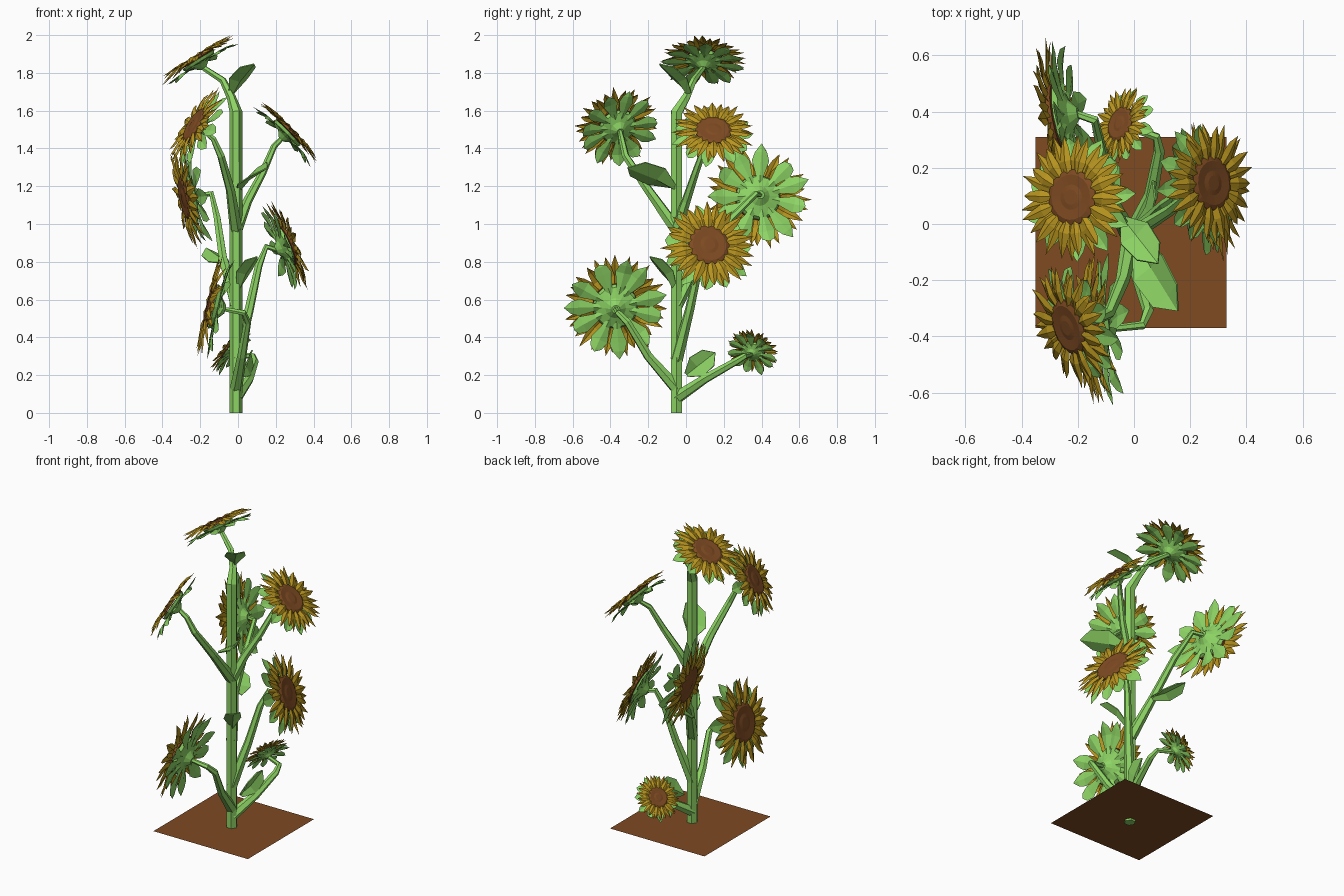
import bpy, bmesh, math, random
from mathutils import Vector, Matrix

if "Cube" in bpy.data.objects:
    bpy.data.objects.remove(bpy.data.objects["Cube"])

random.seed(4)


def material(name, rgb):
    m = bpy.data.materials.new(name)
    m.diffuse_color = (*rgb, 1)
    m.use_nodes = True
    m.node_tree.nodes["Principled BSDF"].inputs["Base Color"].default_value = m.diffuse_color
    return m


GREEN = material("leaf_green", (0.27, 0.66, 0.13))
YELLOW = material("petal_yellow", (0.48, 0.30, 0.014))
BROWN = material("soil_brown", (0.21, 0.07, 0.016))


def finish(bm, name, mat, matrix=Matrix()):
    me = bpy.data.meshes.new(name)
    bm.to_mesh(me)
    bm.free()
    me.materials.append(mat)
    ob = bpy.data.objects.new(name, me)
    ob.matrix_world = matrix
    bpy.context.collection.objects.link(ob)
    return ob


# blade: creased strip from rows of (distance, half width, height)
def blade(bm, rows, crease, matrix):
    prev = None
    for d, w, h in rows:
        pts = [(d, 0, h)] if w == 0 else [(d, -w, h), (d, 0, h + crease), (d, w, h)]
        cur = [bm.verts.new(matrix @ Vector(p)) for p in pts]
        if prev:
            if len(cur) == 1:
                bm.faces.new((prev[0], cur[0], prev[1]))
                bm.faces.new((prev[1], cur[0], prev[2]))
            else:
                for i in (0, 1):
                    bm.faces.new((prev[i], cur[i], cur[i + 1], prev[i + 1]))
        prev = cur


# lathe: surface of revolution from (radius, height)
def lathe(bm, profile, n):
    rings = []
    for r, z in profile:
        if r == 0:
            rings.append([bm.verts.new((0, 0, z))] * n)
        else:
            rings.append([bm.verts.new((r * math.cos(math.tau * i / n),
                                        r * math.sin(math.tau * i / n), z)) for i in range(n)])
    for a, b in zip(rings, rings[1:]):
        for i in range(n):
            j = (i + 1) % n
            bm.faces.new(list(dict.fromkeys((a[i], a[j], b[j], b[i]))))
    bmesh.ops.recalc_face_normals(bm, faces=bm.faces)


# tube: tapered six-sided stalk through points
def tube(name, pts, r0, r1, flat_until=0):
    cu = bpy.data.curves.new(name, 'CURVE')
    cu.dimensions = '3D'
    cu.bevel_depth = 1
    cu.bevel_resolution = 1
    cu.use_fill_caps = True
    sp = cu.splines.new('POLY')
    sp.points.add(len(pts) - 1)
    for i, p in enumerate(pts):
        sp.points[i].co = (*p, 1)
        t = max(0, i - flat_until) / (len(pts) - 1 - flat_until)
        sp.points[i].radius = r0 + (r1 - r0) * t ** 0.6
    tmp = bpy.data.objects.new(name + "_path", cu)
    bpy.context.collection.objects.link(tmp)
    bpy.context.view_layer.update()
    me = bpy.data.meshes.new_from_object(tmp.evaluated_get(bpy.context.evaluated_depsgraph_get()))
    bpy.data.objects.remove(tmp)
    me.shade_flat()
    me.materials.clear()
    me.materials.append(GREEN)
    bpy.context.collection.objects.link(bpy.data.objects.new(name, me))


def flower(tag, centre, normal, R):
    n = Vector(normal).normalized()
    mat = Matrix.Translation(centre) @ n.to_track_quat('Z', 'Y').to_matrix().to_4x4()
    # seed head
    bm = bmesh.new()
    lathe(bm, [(0, -0.01 * R), (.44 * R, -0.01 * R), (.44 * R, .05 * R), (.36 * R, .085 * R),
               (.2 * R, .075 * R), (.12 * R, .09 * R), (0, .09 * R)], 20)
    finish(bm, "seed_head_" + tag, BROWN, mat)
    # two staggered rings of pointed petals
    bm = bmesh.new()
    N = 14
    for ring in (0, 1):
        for i in range(N):
            L = R * random.uniform(.95, 1.06) * (1 - .05 * ring)
            z = .04 * R * ring
            tip = random.uniform(-.09, .05) * R
            rows = [(.36 * R, .05 * R, z), (.58 * R, .105 * R, z + .03 * R),
                    (.8 * R, .07 * R, z + .3 * tip), (L, 0, z + tip)]
            rot = Matrix.Rotation(math.tau * (i + .5 * ring + random.uniform(-.12, .12)) / N, 4, 'Z')
            blade(bm, rows, .03 * R, rot)
    finish(bm, "petals_" + tag, YELLOW, mat)
    # sepals behind
    bm = bmesh.new()
    N = 11
    for i in range(N):
        L = R * random.uniform(.9, 1.04)
        tip = random.uniform(-.26, -.12) * R
        rows = [(.15 * R, .04 * R, -.12 * R), (.42 * R, .08 * R, -.11 * R), (.7 * R, .17 * R, -.12 * R),
                (.86 * R, .12 * R, .5 * (tip - .12 * R)), (L, 0, tip)]
        rot = Matrix.Rotation(math.tau * (i + random.uniform(-.15, .15)) / N, 4, 'Z')
        blade(bm, rows, -.03 * R, rot)
    finish(bm, "sepals_" + tag, GREEN, mat)
    # green cup joining the stalk
    bm = bmesh.new()
    lathe(bm, [(0, -.02 * R), (.44 * R, -.03 * R), (.4 * R, -.1 * R),
               (.2 * R, -.17 * R), (.08 * R, -.27 * R), (0, -.27 * R)], 12)
    finish(bm, "cup_" + tag, GREEN, mat)
    return Vector(centre) - n * .24 * R


def leaf(tag, base, tip, w, side):
    base, tip = Vector(base), Vector(tip)
    x = (tip - base).normalized()
    y = (Vector(side) - x * x.dot(Vector(side))).normalized()
    M = Matrix((x, y, x.cross(y))).transposed().to_4x4()
    M.translation = base
    L = (tip - base).length
    bm = bmesh.new()
    blade(bm, [(0, .012, 0), (.38 * L, w, .02), (.78 * L, w * .85, .02), (L, 0, 0)], -.02, M)
    s = finish(bm, "leaf_" + tag, GREEN).modifiers.new("thickness", 'SOLIDIFY')
    s.thickness = .006


# soil
bm = bmesh.new()
bmesh.ops.create_grid(bm, x_segments=1, y_segments=1, size=.34,
                      matrix=Matrix.Translation((-.01, -.03, .012)))
finish(bm, "soil", BROWN)

# flower heads: centre, facing, radius, stalk path from the main stem
S = (-.01, -.05)
heads = {
    "upper_right": ((.27, .145, 1.49), (.7, .05, .68), .22,
                    [(*S, .97), (.05, 0, 1.12), (.13, .05, 1.27), (.19, .1, 1.41)]),
    "middle_right": ((.26, .12, .885), (.9, .22, .37), .25,
                     [(*S, .28), (.06, .02, .55), (.11, .07, .78), (.15, .1, .88)]),
    "middle_back": ((-.27, .38, 1.14), (-.95, -.18, -.2), .275,
                    [(*S, .57), (-.08, .08, .82), (-.11, .24, 1.03), (-.14, .37, 1.16)]),
    "lower_front": ((-.14, -.375, .565), (-.97, -.05, .23), .275,
                    [(*S, .13), (.02, -.2, .3), (.05, -.31, .48), (.03, -.36, .53)]),
    "upper_front": ((-.225, -.365, 1.52), (-.8, -.28, .5), .23,
                    [(*S, .97), (-.04, -.2, 1.18), (-.09, -.32, 1.36), (-.13, -.34, 1.45)]),
    "lower_back": ((-.045, .355, .33), (-.72, .28, .6), .145,
                   [(*S, .08), (.06, .1, .18), (.09, .26, .27), (.08, .31, .3)]),
}
for tag, (c, n, R, path) in heads.items():
    end = flower(tag, c, n, R)
    tube("stalk_" + tag, [Vector(p) for p in path] + [end], .034, .013)

# main stem bending into the top flower
end = flower("top", (-.215, .095, 1.875), (-.53, .03, .85), .225)
tube("main_stem", [Vector((*S, 0)), Vector((*S, 1.0)), Vector((*S, 1.59)), Vector((-.035, 0, 1.67)),
                   Vector((-.08, .04, 1.76)), end], .034, .015, 2)

# leaves
leaf("top", (-.04, .02, 1.70), (.085, -.14, 1.85), .06, (1, .8, 0))
leaf("upper", (0, -.06, 1.2), (.155, -.31, 1.3), .08, (.5, .3, .4))
leaf("middle", (0, -.06, .68), (.1, -.19, .83), .05, (1, .8, .1))
leaf("low", (.03, .0, .2), (.07, .155, .32), .06, (0, -.5, 1))
leaf("back", (-.06, .1, .79), (-.17, .27, .87), .06, (1, .6, .1))
